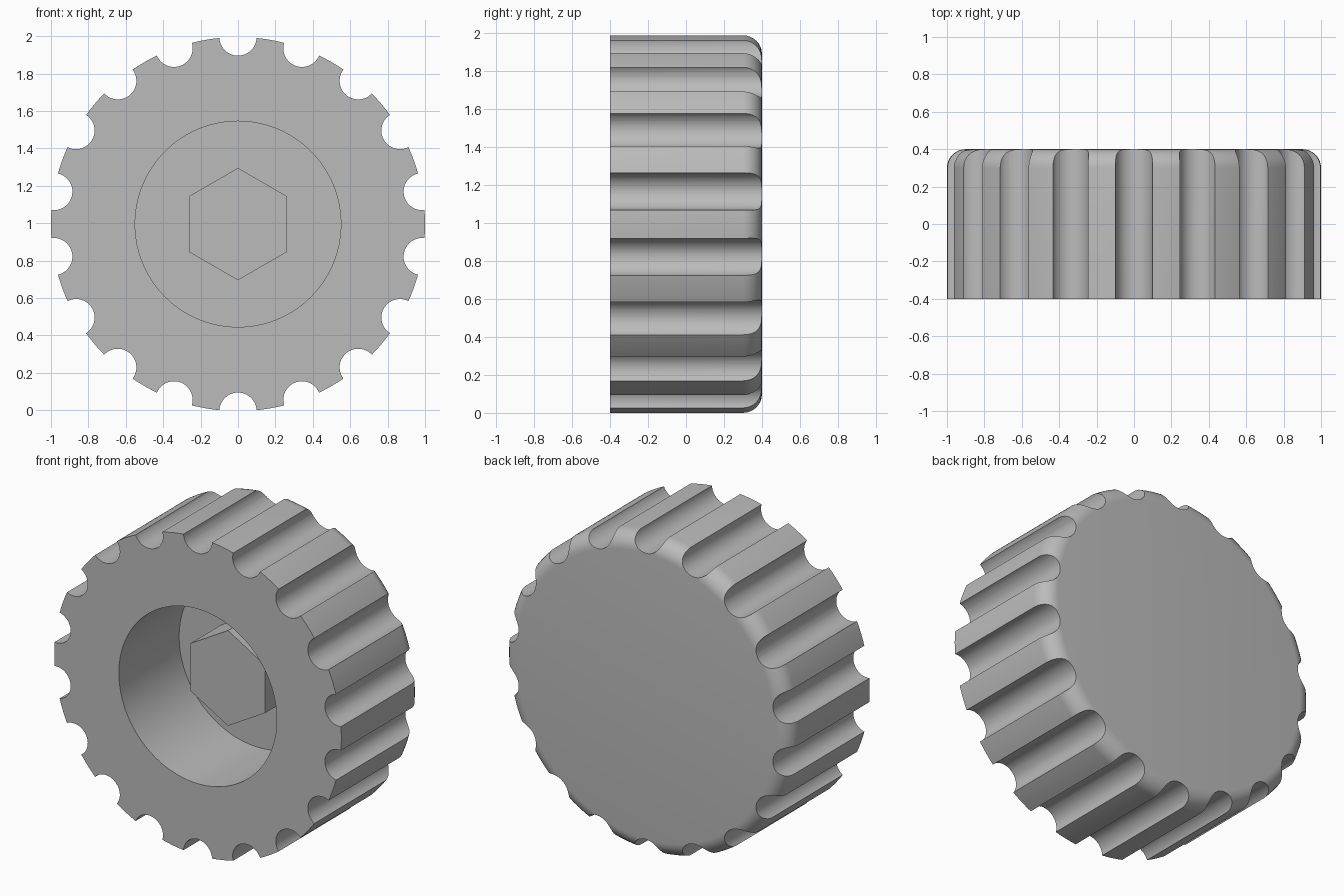
import bpy, bmesh, math
from mathutils import Matrix, Vector

cube = bpy.data.objects.get("Cube")
if cube:
    bpy.data.objects.remove(cube, do_unlink=True)

CENTRE = Vector((0, 0, 0.995))
FRONT, BACK, FLOOR = -0.4, 0.4, 0.2
FILLET, BORE, FLUTES = 0.1, 0.55, 18

grey = bpy.data.materials.new("grey plastic")
grey.use_nodes = True
grey.diffuse_color = (0.5, 0.5, 0.5, 1)
grey.node_tree.nodes["Principled BSDF"].inputs["Base Color"].default_value = (0.5, 0.5, 0.5, 1)


def make_object(name, bm):
    bmesh.ops.recalc_face_normals(bm, faces=bm.faces[:])
    mesh = bpy.data.meshes.new(name)
    bm.to_mesh(mesh)
    bm.free()
    mesh.materials.append(grey)
    obj = bpy.data.objects.new(name, mesh)
    bpy.context.collection.objects.link(obj)
    return obj


def add_prism(bm, sides, radius, y0, y1, centre, turn=0.0):
    """Prism lying along y between y0 and y1."""
    place = (Matrix.Translation(centre + Vector((0, (y0 + y1) / 2, 0)))
             @ Matrix.Rotation(turn, 4, 'Y') @ Matrix.Rotation(math.pi / 2, 4, 'X'))
    bmesh.ops.create_cone(bm, cap_ends=True, segments=sides, radius1=radius,
                          radius2=radius, depth=y1 - y0, matrix=place)


# Knob body: lathed cup with a rounded back edge and a blind bore in front
profile = [(0, FLOOR), (BORE, FLOOR), (BORE, FRONT), (1, FRONT)]
for i in range(9):
    a = math.pi / 2 * i / 8
    profile.append((1 - FILLET + FILLET * math.cos(a), BACK - FILLET + FILLET * math.sin(a)))
profile.append((0, BACK))

bm = bmesh.new()
verts = [bm.verts.new(CENTRE + Vector((r, y, 0))) for r, y in profile]
edges = [bm.edges.new(pair) for pair in zip(verts, verts[1:])]
bmesh.ops.spin(bm, geom=verts + edges, cent=CENTRE, axis=(0, 1, 0),
               angle=math.tau, steps=144, use_duplicate=False)
bmesh.ops.remove_doubles(bm, verts=bm.verts[:], dist=1e-4)
body = make_object("knob_body", bm)

# Grip flutes: round grooves around the rim
bm = bmesh.new()
for i in range(FLUTES):
    a = math.tau * i / FLUTES
    spot = CENTRE + Vector((math.sin(a), 0, math.cos(a)))
    add_prism(bm, 40, 0.0995, FRONT - 0.2, BACK + 0.2, spot, a + 0.02)
cutter = make_object("flute_cutter", bm)
cutter.hide_render = True

cut = body.modifiers.new("flutes", 'BOOLEAN')
cut.operation = 'DIFFERENCE'
cut.solver = 'EXACT'
cut.object = cutter
bpy.context.view_layer.objects.active = body
body.select_set(True)
bpy.ops.object.modifier_apply(modifier=cut.name)
bpy.data.objects.remove(cutter, do_unlink=True)
bpy.ops.object.shade_smooth_by_angle(angle=math.radians(30))

# Hexagonal boss standing on the bore floor, one corner up
bm = bmesh.new()
add_prism(bm, 6, 0.3, -0.1, FLOOR + 0.01, CENTRE)
boss = make_object("hex_boss", bm)
if max(v.co.z for v in boss.data.vertices) < CENTRE.z + 0.29:
    turn = Matrix.Translation(CENTRE) @ Matrix.Rotation(math.pi / 6, 4, 'Y') @ Matrix.Translation(-CENTRE)
    boss.data.transform(turn)
